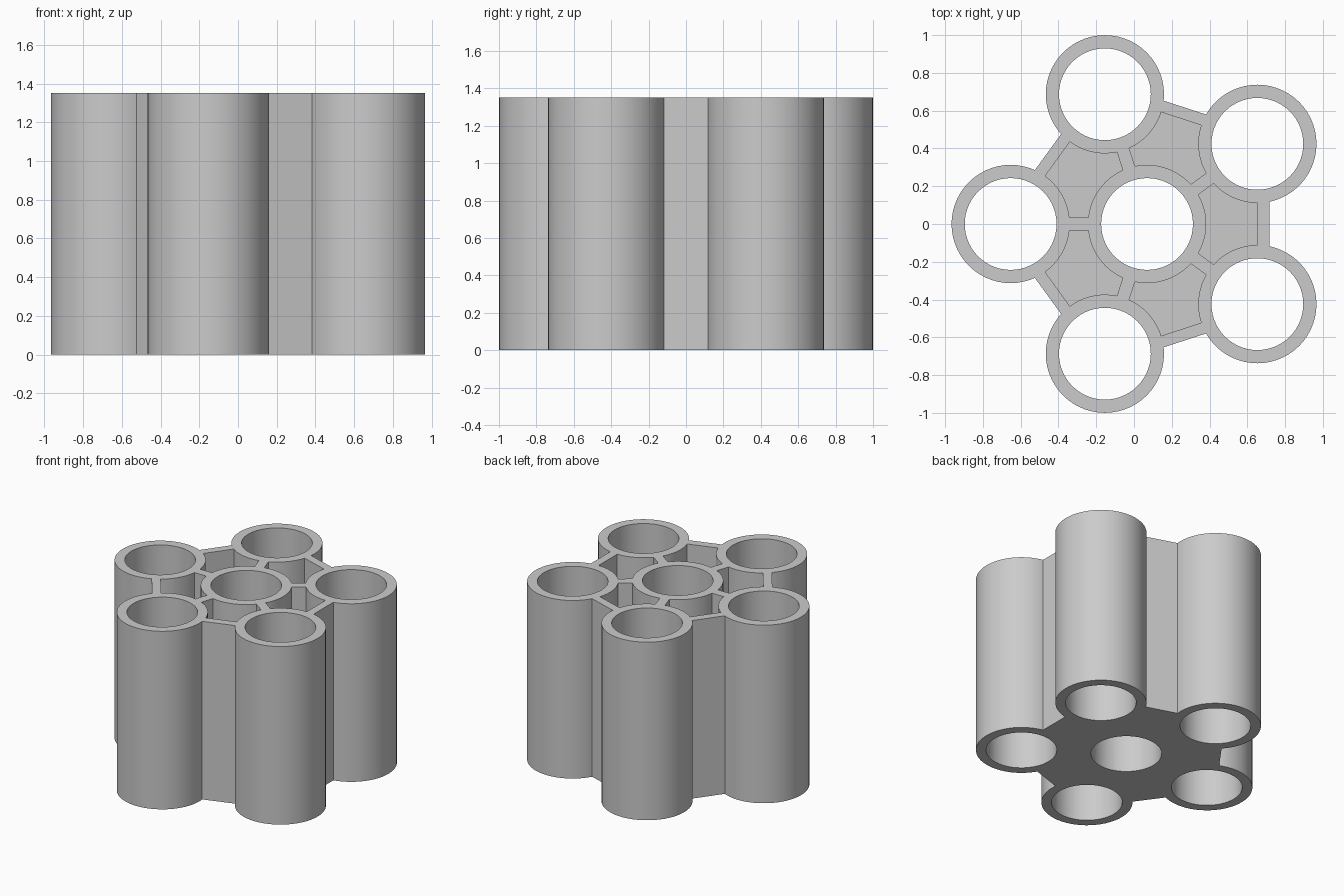
import bpy
import bmesh
from math import sin, cos, asin, acos, pi, radians, tau

cube = bpy.data.objects.get("Cube")
if cube:
    bpy.data.objects.remove(cube, do_unlink=True)

HEIGHT = 1.35
RING = 0.722          # distance of the outer tubes from the hub
OUTER, BORE = 0.313, 0.243
RIB = 0.034           # half thickness of the ribs
WALL_IN, WALL_OUT = 0.586, 0.648
FLOOR = 0.06
CENTRE_X = 0.069
SEGMENTS = 56
STEP = tau / 5

grey = bpy.data.materials.new("light_grey")
grey.use_nodes = True
colour = (0.6, 0.6, 0.6, 1)
grey.diffuse_color = colour
grey.node_tree.nodes["Principled BSDF"].inputs["Base Color"].default_value = colour


def arc(cx, cy, r, start, end, n):
    return [(cx + r * cos(start + (end - start) * i / n),
             cy + r * sin(start + (end - start) * i / n)) for i in range(n + 1)]


def circle(cx, cy, r, n=SEGMENTS, phase=0):
    return arc(cx, cy, r, phase, phase + tau, n)[:-1]


def turned(points, a):
    return [(x * cos(a) - y * sin(a), x * sin(a) + y * cos(a)) for x, y in points]


def prisms(name, outlines, z0, z1):
    """One object holding a vertical prism for each outline."""
    bm = bmesh.new()
    for outline in outlines:
        base = bm.faces.new([bm.verts.new((x + CENTRE_X, y, z0)) for x, y in outline])
        top = bmesh.ops.extrude_face_region(bm, geom=[base])["geom"]
        bmesh.ops.translate(bm, vec=(0, 0, z1 - z0),
                            verts=[v for v in top if isinstance(v, bmesh.types.BMVert)])
    bmesh.ops.recalc_face_normals(bm, faces=bm.faces)
    mesh = bpy.data.meshes.new(name)
    bm.to_mesh(mesh)
    bm.free()
    mesh.materials.append(grey)
    obj = bpy.data.objects.new(name, mesh)
    bpy.context.collection.objects.link(obj)
    return obj


def combine(target, tool, operation):
    mod = target.modifiers.new(operation.lower(), "BOOLEAN")
    mod.operation, mod.solver, mod.object = operation, "EXACT", tool
    bpy.context.view_layer.objects.active = target
    bpy.ops.object.modifier_apply(modifier=mod.name)
    bpy.data.objects.remove(tool, do_unlink=True)


# Outer tubes sit on the corners of a pentagon
centres = [(RING * cos(pi + i * STEP), RING * sin(pi + i * STEP)) for i in range(5)]

# Pocket outline: hub arc, tube arc, outer wall, mirrored tube arc
half = STEP / 2
edge = asin(RIB / OUTER)
tx, ty = RING * cos(half), RING * sin(half)
hub_arc = arc(0, 0, OUTER, edge - half, half - edge, 12)
tube_arc = arc(tx, ty, OUTER, half + pi + edge, tau - acos((WALL_IN - tx) / OUTER), 9)
pocket = hub_arc + tube_arc + [(x, -y) for x, y in reversed(tube_arc)]

# Body: pentagonal block joined with the five tubes
body = prisms("tube_holder", [circle(0, 0, WALL_OUT / cos(half), 5, half)], 0, HEIGHT)
tubes = prisms("outer_tubes", [circle(x, y, OUTER, phase=pi) for x, y in centres], 0, HEIGHT)
combine(body, tubes, "UNION")

# Through bores in the hub and the tubes
bores = prisms("bores", [circle(x, y, BORE) for x, y in centres + [(0, 0)]],
               -0.1, HEIGHT + 0.1)
combine(body, bores, "DIFFERENCE")

# Pockets open at the top, closed by a thin floor
pockets = prisms("pockets", [turned(pocket, i * STEP) for i in range(5)],
                 FLOOR, HEIGHT + 0.1)
combine(body, pockets, "DIFFERENCE")

bpy.ops.object.select_all(action="DESELECT")
body.select_set(True)
bpy.context.view_layer.objects.active = body
bpy.ops.object.shade_smooth_by_angle(angle=radians(25))
